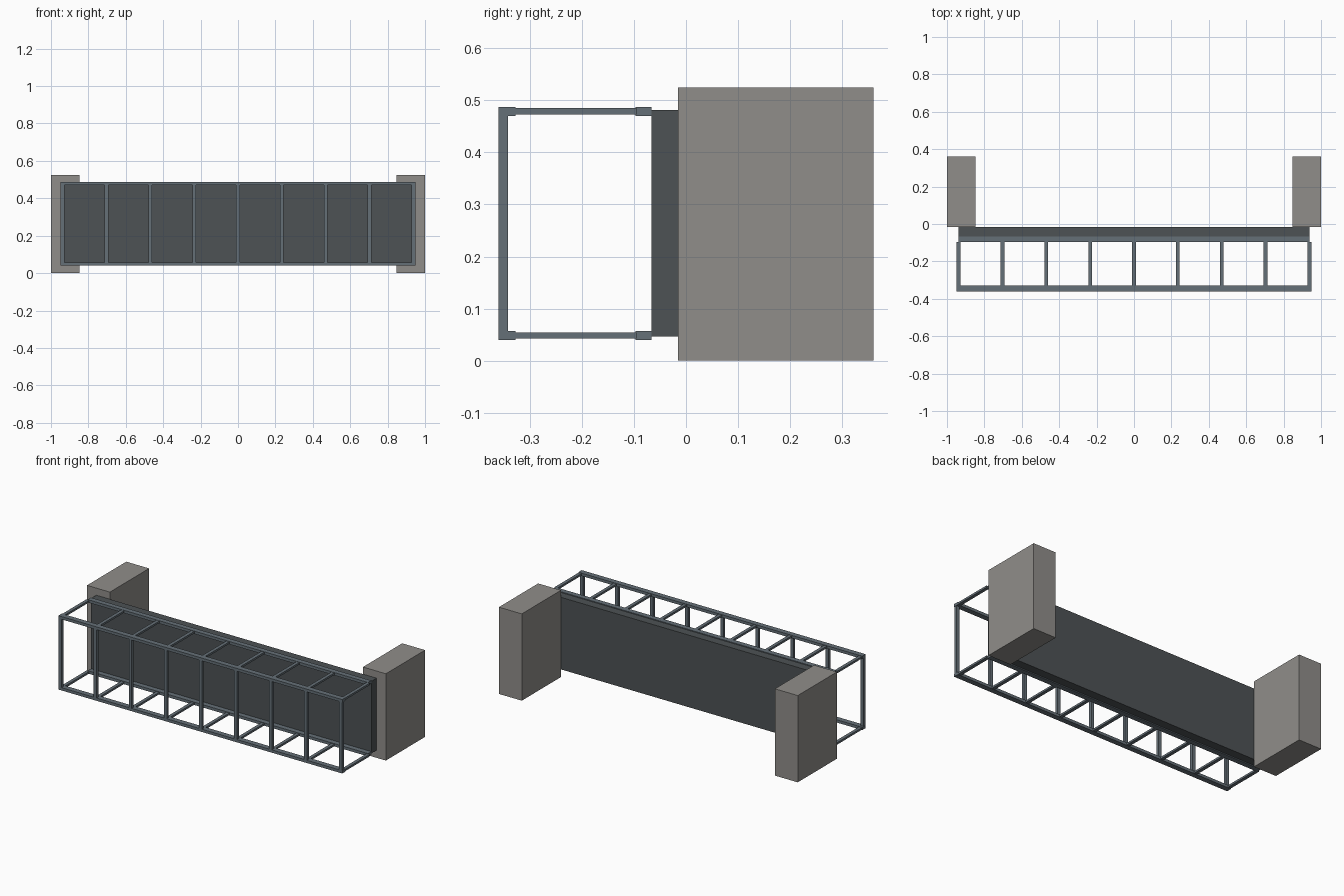
import bpy

if "Cube" in bpy.data.objects:
    bpy.data.objects.remove(bpy.data.objects["Cube"])


def material(name, rgb):
    m = bpy.data.materials.new(name)
    m.diffuse_color = (*rgb, 1)
    m.use_nodes = True
    m.node_tree.nodes["Principled BSDF"].inputs["Base Color"].default_value = m.diffuse_color
    return m


stone = material("concrete", (0.28, 0.27, 0.255))
dark = material("dark_panel", (0.075, 0.085, 0.09))
steel = material("steel", (0.13, 0.16, 0.185))


def box(name, x, y, z, mat):
    """Box from (min, max) ranges on each axis."""
    bpy.ops.mesh.primitive_cube_add(size=1, location=[sum(r) / 2 for r in (x, y, z)])
    ob = bpy.context.object
    ob.name = name
    ob.scale = [r[1] - r[0] for r in (x, y, z)]
    bpy.ops.object.transform_apply(location=False, rotation=False, scale=True)
    ob.data.materials.append(mat)


# End blocks
for side, x in (("left", (-1, -0.847)), ("right", (0.847, 1))):
    box(side + "_block", x, (-0.015, 0.36), (0, 0.525), stone)

# Back panel
box("panel", (-0.938, 0.938), (-0.066, -0.015), (0.046, 0.482), dark)

# Long rails
for level, z in (("lower", (0.04, 0.057)), ("upper", (0.47, 0.487))):
    box(level + "_front_rail", (-0.95, 0.95), (-0.36, -0.328), z, steel)
    box(level + "_rear_rail", (-0.938, 0.938), (-0.097, -0.066), z, steel)

# Evenly spaced uprights and cross bars
for i in range(9):
    c = -0.938 + i * 0.2345
    x = (c - 0.01, c + 0.01)
    box("upright", x, (-0.36, -0.342), (0.046, 0.482), steel)
    for level, z in (("lower", (0.042, 0.054)), ("upper", (0.473, 0.485))):
        box(level + "_cross_bar", x, (-0.33, -0.095), z, steel)
